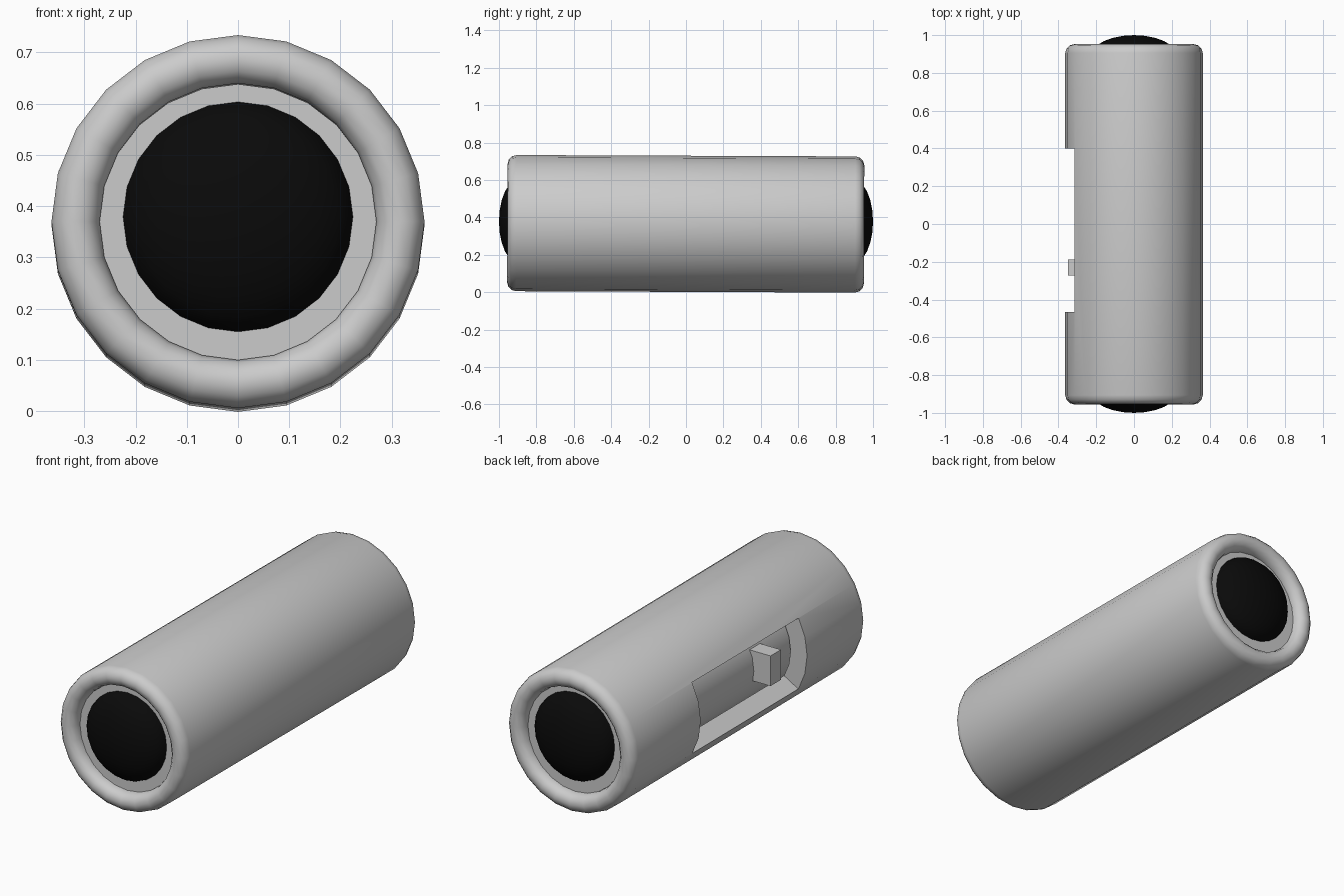
import bpy, bmesh
from math import sin, cos, pi, radians

if "Cube" in bpy.data.objects:
    bpy.data.objects.remove(bpy.data.objects["Cube"])

CZ = 0.366      # height of the tube axis
SIDES = 24


def make_object(name, bm):
    bmesh.ops.recalc_face_normals(bm, faces=bm.faces)
    mesh = bpy.data.meshes.new(name)
    bm.to_mesh(mesh)
    bm.free()
    ob = bpy.data.objects.new(name, mesh)
    bpy.context.collection.objects.link(ob)
    ob.location.z = CZ
    return ob


def lathe(name, profile, closed=False):
    """Spin (radius, y) points around the y axis."""
    bm = bmesh.new()
    rings = []
    for r, y in profile:
        if r == 0:
            rings.append([bm.verts.new((0, y, 0))] * SIDES)
        else:
            rings.append([bm.verts.new((r * cos(2 * pi * i / SIDES), y,
                                        r * sin(2 * pi * i / SIDES)))
                          for i in range(SIDES)])
    pairs = list(zip(rings, rings[1:]))
    if closed:
        pairs.append((rings[-1], rings[0]))
    for a, b in pairs:
        for i in range(SIDES):
            j = (i + 1) % SIDES
            corners = list(dict.fromkeys((a[i], a[j], b[j], b[i])))
            bm.faces.new(corners)
    return make_object(name, bm)


def smooth(ob):
    bpy.ops.object.select_all(action='DESELECT')
    ob.select_set(True)
    bpy.context.view_layer.objects.active = ob
    bpy.ops.object.shade_smooth_by_angle(angle=radians(35))


# Outer tube with fully rounded rims
R_OUT, R_IN = 0.364, 0.27
rm, rr = (R_OUT + R_IN) / 2, (R_OUT - R_IN) / 2
profile = []
for k in range(7):
    a = pi * k / 6
    profile.append((rm + rr * cos(a), -0.907 - 0.048 * sin(a)))
for k in range(7):
    a = pi * k / 6
    profile.append((rm - rr * cos(a), 0.905 + 0.047 * sin(a)))
tube = lathe("outer_tube", profile, closed=True)
tube.rotation_euler.x = -0.004

# Wedge that cuts the side slot
bm = bmesh.new()
ends = []
for y in (-0.465, 0.40):
    ends.append([bm.verts.new(p) for p in ((0, y, 0), (-0.6, y, 0.348), (-0.6, y, -0.348))])
bm.faces.new(ends[0])
bm.faces.new(ends[1])
for i in range(3):
    j = (i + 1) % 3
    bm.faces.new((ends[0][i], ends[0][j], ends[1][j], ends[1][i]))
cutter = make_object("slot_cutter", bm)
cutter.hide_render = True
cutter.hide_set(True)
mod = tube.modifiers.new("slot", 'BOOLEAN')
mod.operation = 'DIFFERENCE'
mod.object = cutter
mod.solver = 'EXACT'
bpy.context.view_layer.objects.active = tube
bpy.ops.object.select_all(action='DESELECT')
tube.select_set(True)
bpy.ops.object.modifier_apply(modifier="slot")
bpy.data.objects.remove(cutter)
smooth(tube)

# Inner core with end plates filling the bore
core = lathe("inner_core", [(0, -0.90), (0.272, -0.90), (0.272, -0.86), (0.255, -0.86),
                            (0.255, 0.86), (0.272, 0.86), (0.272, 0.90), (0, 0.90)])
smooth(core)

# Slider knob inside the slot
bm = bmesh.new()
bmesh.ops.create_cube(bm, size=1)
bmesh.ops.scale(bm, vec=(0.13, 0.085, 0.155), verts=bm.verts)
knob = make_object("slider_knob", bm)
knob.location = (-0.285, -0.23, 0.392)

# Dark domed lenses at both ends
black = bpy.data.materials.new("lens_black")
black.diffuse_color = (0.003, 0.003, 0.003, 1)
black.use_nodes = True
black.node_tree.nodes["Principled BSDF"].inputs["Base Color"].default_value = black.diffuse_color
for side, name in ((-1, "front_lens"), (1, "back_lens")):
    dome = [(0.227 * sin(k * pi / 12) if k else 0,
             side * (0.89 + 0.11 * cos(k * pi / 12))) for k in range(7)]
    lens = lathe(name, dome + [(0, side * 0.89)])
    lens.location.z = 0.379
    lens.data.materials.append(black)
    smooth(lens)
